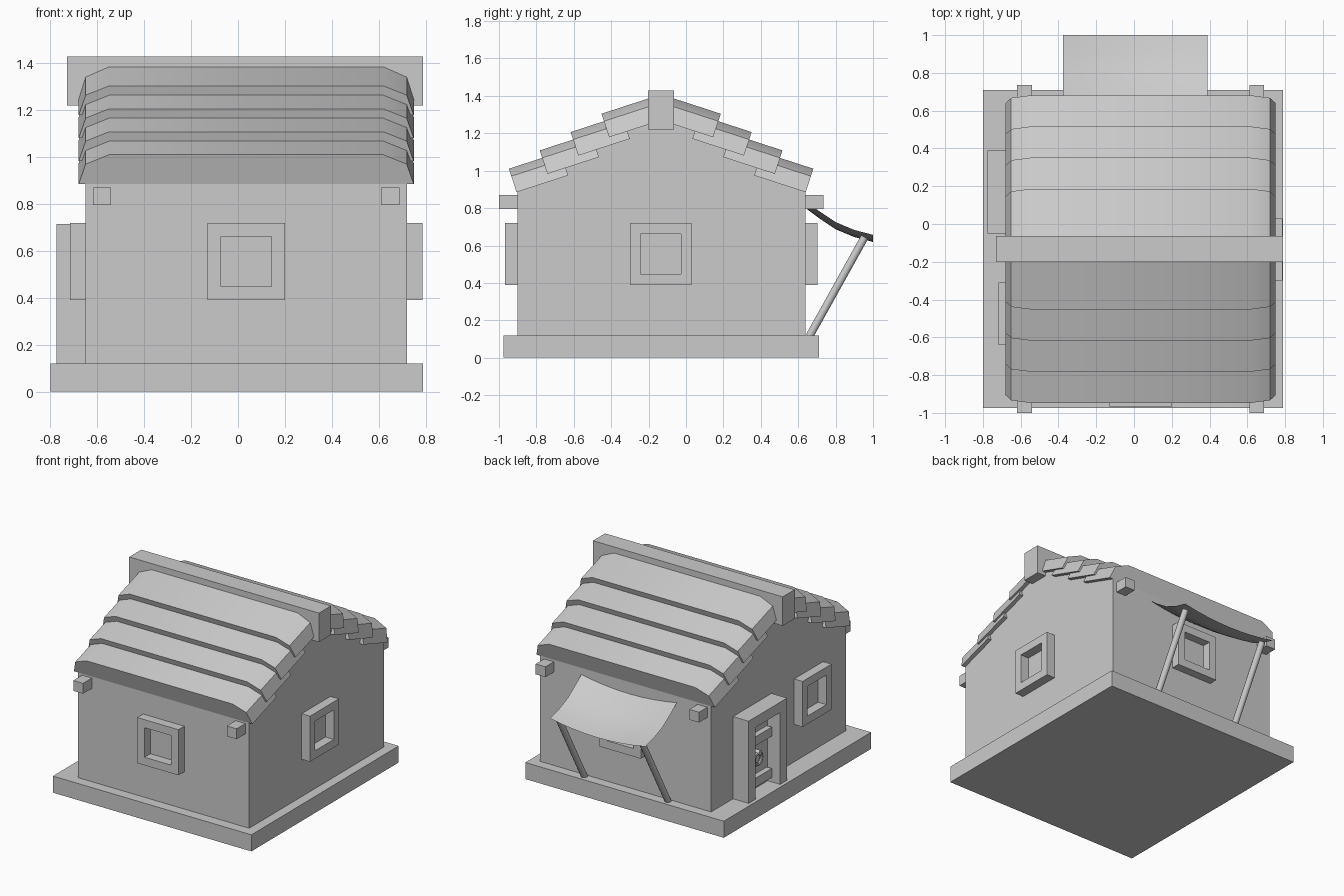
import bpy, bmesh, math
from mathutils import Vector, Matrix

if "Cube" in bpy.data.objects:
    bpy.data.objects.remove(bpy.data.objects["Cube"])


def finish(name, verts, faces, matrix=Matrix(), smooth=True):
    me = bpy.data.meshes.new(name)
    me.from_pydata([tuple(matrix @ Vector(v)) for v in verts], [], faces)
    bm = bmesh.new()
    bm.from_mesh(me)
    bmesh.ops.recalc_face_normals(bm, faces=bm.faces)
    bm.to_mesh(me)
    bm.free()
    ob = bpy.data.objects.new(name, me)
    bpy.context.collection.objects.link(ob)
    if smooth:
        bpy.ops.object.select_all(action='DESELECT')
        ob.select_set(True)
        bpy.context.view_layer.objects.active = ob
        bpy.ops.object.shade_smooth_by_angle(angle=math.radians(40))
    return ob


def prism(name, a_pts, b_pts, matrix=Matrix()):
    """Solid between two matching outlines."""
    n = len(a_pts)
    faces = [list(range(n)), list(range(n, 2 * n))]
    faces += [[i, (i + 1) % n, (i + 1) % n + n, i + n] for i in range(n)]
    return finish(name, list(a_pts) + list(b_pts), faces, matrix)


def box(name, x, y, z):
    sq = [(x[0], y[0]), (x[1], y[0]), (x[1], y[1]), (x[0], y[1])]
    return prism(name, [(*p, z[0]) for p in sq], [(*p, z[1]) for p in sq])


def pole(name, p, q, r, sides=10):
    p, q = Vector(p), Vector(q)
    rot = (q - p).to_track_quat('Z', 'Y').to_matrix().to_4x4()
    ring = [(r * math.cos(2 * math.pi * i / sides), r * math.sin(2 * math.pi * i / sides))
            for i in range(sides)]
    length = (q - p).length
    return prism(name, [(*c, 0) for c in ring], [(*c, length) for c in ring],
                 Matrix.Translation(p) @ rot)


RIDGE_Y = -0.133

# Base slab and gabled walls
box("base", (-0.80, 0.79), (-0.975, 0.71), (0, 0.12))
gable = [(-0.90, 0.12), (0.64, 0.12), (0.64, 0.915), (RIDGE_Y, 1.36), (-0.90, 0.915)]
prism("walls", [(-0.65, *p) for p in gable], [(0.72, *p) for p in gable])

# Overlapping roof rows with rounded-down ends, mirrored over the ridge
half = [(0.715, 0), (0.685, 0.09), (0.585, 0.132)]
section = half + [(-x, t) for x, t in reversed(half)]
tilt = math.radians(18)
for side in (1, -1):
    for i in range(4):
        y, z = 0.64 - 0.165 * i, 0.885 + 0.098 * i      # lower bottom edge
        ends = []
        for s in (0, 0.29):
            ends.append([(x + 0.035,
                          RIDGE_Y + side * (y - s * math.cos(tilt) + t * math.sin(tilt) - RIDGE_Y),
                          z + s * math.sin(tilt) + t * math.cos(tilt)) for x, t in section])
        prism(f"roof_row_{'back' if side > 0 else 'front'}_{i + 1}", *ends)

# Ridge cap and eave beams
box("ridge_cap", (-0.73, 0.79), (-0.202, -0.064), (1.22, 1.43))
for label, x in (("left", -0.58), ("right", 0.65)):
    box(f"beam_{label}", (x - 0.039, x + 0.039), (-1.0, 0.735), (0.795, 0.87))

# Square window frames, one per wall
loops = [(0.165, 0.02), (0.165, -0.067), (0.107, -0.067), (0.107, 0.02)]
corners = ((-1, -1), (1, -1), (1, 1), (-1, 1))
wv = [(a * h, d, b * h) for h, d in loops for a, b in corners]
wf = [[l * 4 + k, l * 4 + (k + 1) % 4, (l + 1) % 4 * 4 + (k + 1) % 4, (l + 1) % 4 * 4 + k]
      for l in range(4) for k in range(4)]
for label, pos, deg in (("front", (0.035, -0.90), 0), ("right", (0.72, -0.135), 90),
                        ("back", (0.035, 0.635), 180), ("left", (-0.65, -0.475), -90)):
    finish(f"window_frame_{label}", wv, wf,
           Matrix.Translation((*pos, 0.555)) @ Matrix.Rotation(math.radians(deg), 4, 'Z'))

# Door frame, panel, battens and ring handle on the left wall
arch = [(-0.05, 0.12), (0.03, 0.12), (0.03, 0.64), (0.31, 0.64),
        (0.31, 0.12), (0.39, 0.12), (0.39, 0.715), (-0.05, 0.715)]
prism("door_frame", [(-0.64, *p) for p in arch], [(-0.775, *p) for p in arch])
box("door_panel", (-0.675, -0.64), (0.03, 0.31), (0.12, 0.64))
for label, z in (("lower", 0.19), ("upper", 0.49)):
    box(f"door_batten_{label}", (-0.715, -0.66), (0.04, 0.30), (z - 0.033, z + 0.033))
bpy.ops.mesh.primitive_torus_add(major_segments=16, minor_segments=8, major_radius=0.042,
                                 minor_radius=0.012, location=(-0.695, 0.17, 0.34),
                                 rotation=(0, math.pi / 2, 0))
bpy.context.object.name = "door_handle_ring"
bpy.ops.object.shade_smooth_by_angle()
pole("door_handle_mount", (-0.66, 0.17, 0.385), (-0.715, 0.17, 0.385), 0.018)

# Sagging cloth awning at the back
path = [(0.63, 0.845), (0.71, 0.785), (0.80, 0.725), (0.90, 0.683), (1.0, 0.657)]
N = 8
av, af = [], []
for y, z in path:
    for k in range(N + 1):
        u = 2 * k / N - 1
        av.append((0.0075 + 0.3825 * u, y, z - 0.038 * (1 - u * u)))
for r in range(len(path) - 1):
    for k in range(N):
        a = r * (N + 1) + k
        af.append([a, a + 1, a + N + 2, a + N + 1])
finish("awning", av, af)

# Slanted awning poles
for label, x in (("left", -0.32), ("right", 0.35)):
    pole(f"awning_pole_{label}", (x, 0.66, 0.115), (x, 0.955, 0.645), 0.022)
